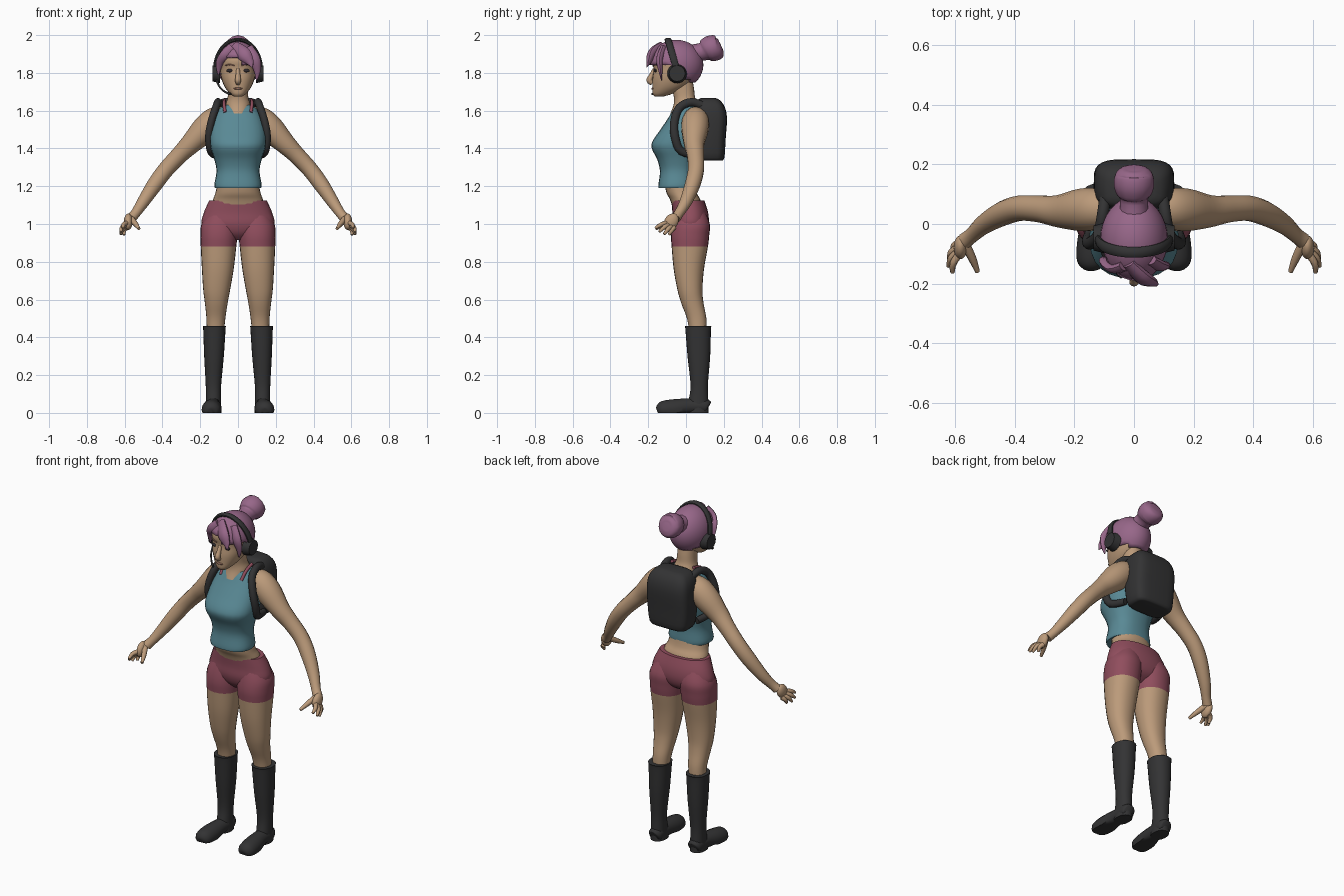
import bpy, bmesh, math
from mathutils import Vector, Matrix


def material(name, *rgb):
    m = bpy.data.materials.new(name)
    m.diffuse_color = (*rgb, 1)
    return m


SKIN = material("skin", 0.50, 0.325, 0.195)
TEAL = material("teal cloth", 0.10, 0.25, 0.30)
ROSE = material("rose cloth", 0.28, 0.075, 0.11)
HAIR = material("mauve hair", 0.31, 0.135, 0.25)
DARK = material("charcoal", 0.033, 0.033, 0.034)
EYE = material("eye dark", 0.03, 0.025, 0.03)
LIP = material("lip brown", 0.33, 0.17, 0.12)


def smooth_rows(rows, n):
    """Catmull-Rom interpolation of rows of numbers."""
    out, last = [], len(rows) - 1
    for i in range(last):
        p0, p1, p2, p3 = (rows[min(max(i + k, 0), last)] for k in (-1, 0, 1, 2))
        for s in range(n):
            t = s / n
            out.append([b + 0.5 * t * (c - a + t * (2*a - 5*b + 4*c - d + t * (3*(b - c) + d - a)))
                        for a, b, c, d in zip(p0, p1, p2, p3)])
    return out + [list(rows[-1])]


def finish(name, bm, mats, mirror=False, rule=None):
    bmesh.ops.recalc_face_normals(bm, faces=bm.faces)
    for f in bm.faces:
        f.smooth = True
        if rule:
            f.material_index = rule(f.calc_center_median())
    me = bpy.data.meshes.new(name)
    bm.to_mesh(me)
    bm.free()
    for m in mats:
        me.materials.append(m)
    ob = bpy.data.objects.new(name, me)
    bpy.context.collection.objects.link(ob)
    if mirror:
        ob.modifiers.new("mirror", 'MIRROR').use_mirror_merge = False
    bpy.context.view_layer.objects.active = ob
    ob.select_set(True)
    bpy.ops.object.shade_smooth_by_angle(angle=math.radians(50))
    ob.select_set(False)
    return ob


def skin_rings(name, rings, mats, **kw):
    bm = bmesh.new()
    vs = [[bm.verts.new(p) for p in r] for r in rings]
    n = len(vs[0])
    for a, b in zip(vs, vs[1:]):
        for i in range(n):
            bm.faces.new((a[i], a[(i + 1) % n], b[(i + 1) % n], b[i]))
    bm.faces.new(vs[0])
    bm.faces.new(vs[-1])
    return finish(name, bm, mats, **kw)


def unit_ring(n, power):
    e = 2 / power
    cs = [(math.cos(2 * math.pi * i / n), math.sin(2 * math.pi * i / n)) for i in range(n)]
    return [(math.copysign(abs(c) ** e, c), math.copysign(abs(s) ** e, s)) for c, s in cs]


def loft(name, rows, mats, n=24, power=2.2, steps=4, **kw):
    """Horizontal sections: z, centre x, half width, front y, back y."""
    rings = [[(cx + hw * c, (yf + yb) / 2 + (yb - yf) / 2 * s, z) for c, s in unit_ring(n, power)]
             for z, cx, hw, yf, yb in smooth_rows(rows, steps)]
    return skin_rings(name, rings, mats, **kw)


def sweep(name, rows, mats, ref=(0, 1, 0), n=14, steps=4, flat=1.0, floor=-1, **kw):
    """Tube along x, y, z with radius r; flat scales the second axis."""
    pts, rings = smooth_rows(rows, steps), []
    for i, (x, y, z, r) in enumerate(pts):
        t = Vector(pts[min(i + 1, len(pts) - 1)][:3]) - Vector(pts[max(i - 1, 0)][:3])
        u = t.cross(Vector(ref)).normalized()
        v = u.cross(t).normalized()
        ring = [Vector((x, y, z)) + u * r * c + v * r * flat * s for c, s in unit_ring(n, 2)]
        for p in ring:
            p.z = max(p.z, floor)
        rings.append(ring)
    return skin_rings(name, rings, mats, **kw)


def ball(name, loc, size, mats, cut=None, rot=0, **kw):
    bm = bmesh.new()
    bmesh.ops.create_uvsphere(bm, u_segments=32, v_segments=20, radius=1)
    bm.transform(Matrix.Translation(loc) @ Matrix.Rotation(rot, 4, 'X') @ Matrix.Diagonal((*size, 1)))
    if cut:
        gone = [f for f in bm.faces if cut(f.calc_center_median())]
        bmesh.ops.delete(bm, geom=gone, context='FACES')
    return finish(name, bm, mats, **kw)


# Boots
loft("boot_shaft", [(.46, .125, .061, -.006, .135), (.44, .125, .059, -.003, .132),
                    (.30, .127, .052, .008, .128), (.15, .130, .041, .024, .116),
                    (.07, .130, .040, .015, .118), (0, .130, .042, .005, .120)], [DARK], mirror=True)
sweep("boot_foot", [(.13, .118, .03, .03), (.13, .10, .035, .041), (.132, .02, .035, .043),
                    (.138, -.06, .022, .052), (.142, -.12, .014, .05), (.143, -.145, .010, .035),
                    (.143, -.152, .008, .015)], [DARK], ref=(0, 0, 1), floor=0, mirror=True)

# Legs, with the upper part covered by the shorts
loft("leg", [(.42, .120, .045, .020, .110), (.50, .117, .050, .005, .108), (.58, .115, .060, -.025, .093),
             (.65, .113, .071, -.045, .087), (.76, .107, .084, -.065, .095), (.88, .103, .094, -.076, .116),
             (.94, .101, .098, -.079, .123), (1.0, .097, .096, -.070, .126), (1.07, .085, .07, -.05, .1)],
     [SKIN, ROSE], mirror=True, rule=lambda c: int(c.z > .88))
loft("shorts", [(.915, 0, .05, -.02, .05), (.95, 0, .15, -.055, .10), (1.0, 0, .192, -.072, .120),
                (1.06, 0, .181, -.072, .117), (1.125, 0, .152, -.078, .097)], [ROSE])

# Torso
loft("midriff", [(1.08, 0, .145, -.068, .088), (1.13, 0, .132, -.085, .075),
                 (1.17, 0, .118, -.105, .055), (1.25, 0, .105, -.12, .04)], [SKIN])
loft("tank_top", [(1.19, 0, .122, -.146, .045), (1.21, 0, .125, -.146, .048), (1.28, 0, .114, -.138, .046),
                  (1.34, 0, .125, -.152, .055), (1.40, 0, .144, -.181, .070), (1.44, 0, .149, -.176, .080),
                  (1.50, 0, .146, -.135, .090), (1.56, 0, .130, -.095, .090),
                  (1.60, 0, .108, -.072, .080), (1.63, 0, .078, -.055, .060)], [TEAL], power=2.4)
loft("neck", [(1.585, 0, .060, -.083, .065), (1.63, 0, .066, -.066, .064), (1.67, 0, .055, -.064, .048),
              (1.72, 0, .052, -.075, .042), (1.79, 0, .052, -.08, .03)], [SKIN])
sweep("rose_strap", [(.068, -.065, 1.59, .009), (.074, -.03, 1.635, .009), (.072, .03, 1.655, .009)],
      [ROSE], ref=(1, 0, 0), n=8, mirror=True)

# Arms and hands
sweep("arm", [(.07, .045, 1.575, .05), (.12, .05, 1.55, .070), (.175, .047, 1.50, .072), (.25, .043, 1.425, .055),
              (.31, .05, 1.365, .046), (.38, .053, 1.29, .043), (.44, .035, 1.21, .041),
              (.50, .0, 1.12, .033), (.54, -.035, 1.06, .026), (.565, -.055, 1.03, .027)], [SKIN], mirror=True)
ball("palm", (.581, -.078, 1.012), (.023, .036, .046), [SKIN], rot=-.6, mirror=True)
tips = [(.608, -.163, .978), (.622, -.142, .958), (.62, -.116, .945), (.603, -.09, .942)]
for i, tip in enumerate(tips):
    base = (.588, -.104 + .014 * i, 1.006 - .008 * i)
    mid = [(a + b) / 2 + o for a, b, o in zip(base, tip, (.008, 0, .004))]
    sweep(f"finger_{i + 1}", [(*base, .013), (*mid, .012), (*tip, .007)], [SKIN], n=8, mirror=True)
sweep("thumb", [(.567, -.065, 1.03, .017), (.542, -.115, 1.0, .014), (.524, -.16, .975, .008)],
      [SKIN], ref=(1, 0, 0), n=8, mirror=True)

# Head and face
loft("head", [(1.675, 0, .022, -.165, -.12), (1.69, 0, .043, -.176, -.07), (1.725, 0, .070, -.178, .0),
              (1.77, 0, .088, -.178, .04), (1.82, 0, .095, -.172, .06), (1.87, 0, .095, -.178, .06),
              (1.92, 0, .075, -.15, .05), (1.95, 0, .04, -.1, .0)], [SKIN], power=2.2)
sweep("nose", [(0, -.168, 1.82, .009), (0, -.183, 1.785, .013), (0, -.194, 1.76, .016), (0, -.178, 1.745, .012)],
      [SKIN], ref=(1, 0, 0), n=10)
ball("eye", (.043, -.162, 1.812), (.018, .008, .009), [EYE], mirror=True)
sweep("eyebrow", [(.02, -.174, 1.838, .004), (.045, -.168, 1.844, .004), (.068, -.150, 1.838, .003)],
      [LIP], ref=(0, 0, 1), n=6, mirror=True)
ball("mouth", (0, -.175, 1.717), (.024, .008, .006), [LIP])


# Hair: cap trimmed along the hairline, bun and loose locks
def below_hairline(c):
    if c.y < -.075:
        return c.z < (1.885 if c.x < .02 else 1.845)
    return c.z < 1.80 - .45 * (c.y + .075)


cap = ball("hair_cap", (0, -.052, 1.843), (.113, .144, .132), [HAIR], cut=below_hairline)
solid = cap.modifiers.new("thickness", 'SOLIDIFY')
solid.thickness = .012
sweep("hair_bun", [(0, .03, 1.90, .05), (0, .085, 1.912, .048), (0, .108, 1.922, .062), (0, .135, 1.93, .069),
                   (0, .165, 1.932, .064), (0, .183, 1.938, .045), (0, .188, 1.94, .02)], [HAIR], ref=(1, 0, 0))
locks = [[(-.02, -.13, 1.94, .03), (.03, -.18, 1.90, .038), (.062, -.197, 1.86, .022), (.075, -.208, 1.83, .003)],
         [(.05, -.12, 1.93, .03), (.088, -.14, 1.87, .03), (.102, -.135, 1.81, .018), (.098, -.13, 1.76, .003)],
         [(-.03, -.14, 1.93, .03), (-.07, -.15, 1.895, .026), (-.098, -.125, 1.85, .02), (-.104, -.11, 1.79, .004)]]
for i, lock in enumerate(locks):
    sweep(f"hair_lock_{i + 1}", lock, [HAIR], flat=.6, n=10)

# Headphones with a thin microphone arm
bm = bmesh.new()
bmesh.ops.create_cone(bm, cap_ends=True, segments=24, radius1=.052, radius2=.042, depth=.04,
                      matrix=Matrix.Translation((.115, -.047, 1.797)) @ Matrix.Rotation(math.pi / 2, 4, 'Y'))
finish("ear_cup", bm, [DARK], mirror=True)
arc = [math.pi * i / 12 for i in range(13)]
sweep("headband", [(.121 * math.cos(a), -.05 - .045 * math.sin(a), 1.82 + .155 * math.sin(a), .011) for a in arc],
      [DARK], flat=1.7, n=10, steps=2)
sweep("microphone_arm", [(-.115, -.06, 1.77, .006), (-.10, -.11, 1.73, .005), (-.07, -.15, 1.70, .005),
                         (-.04, -.178, 1.688, .007)], [DARK], n=8)

# Backpack and shoulder straps
loft("backpack", [(1.335, 0, .095, .085, .185), (1.35, 0, .122, .06, .203), (1.45, 0, .134, .048, .21),
                  (1.56, 0, .134, .045, .217), (1.62, 0, .124, .05, .205), (1.655, 0, .10, .06, .18),
                  (1.667, 0, .07, .08, .155)], [DARK], n=28, power=4, steps=3)
sweep("shoulder_strap", [(.095, .10, 1.62, .022), (.105, .03, 1.645, .022), (.118, -.035, 1.615, .022),
                         (.142, -.062, 1.54, .022), (.155, -.058, 1.46, .022), (.145, -.025, 1.385, .021),
                         (.12, .07, 1.365, .02)], [DARK], ref=(1, 0, 0), flat=.9, mirror=True)
